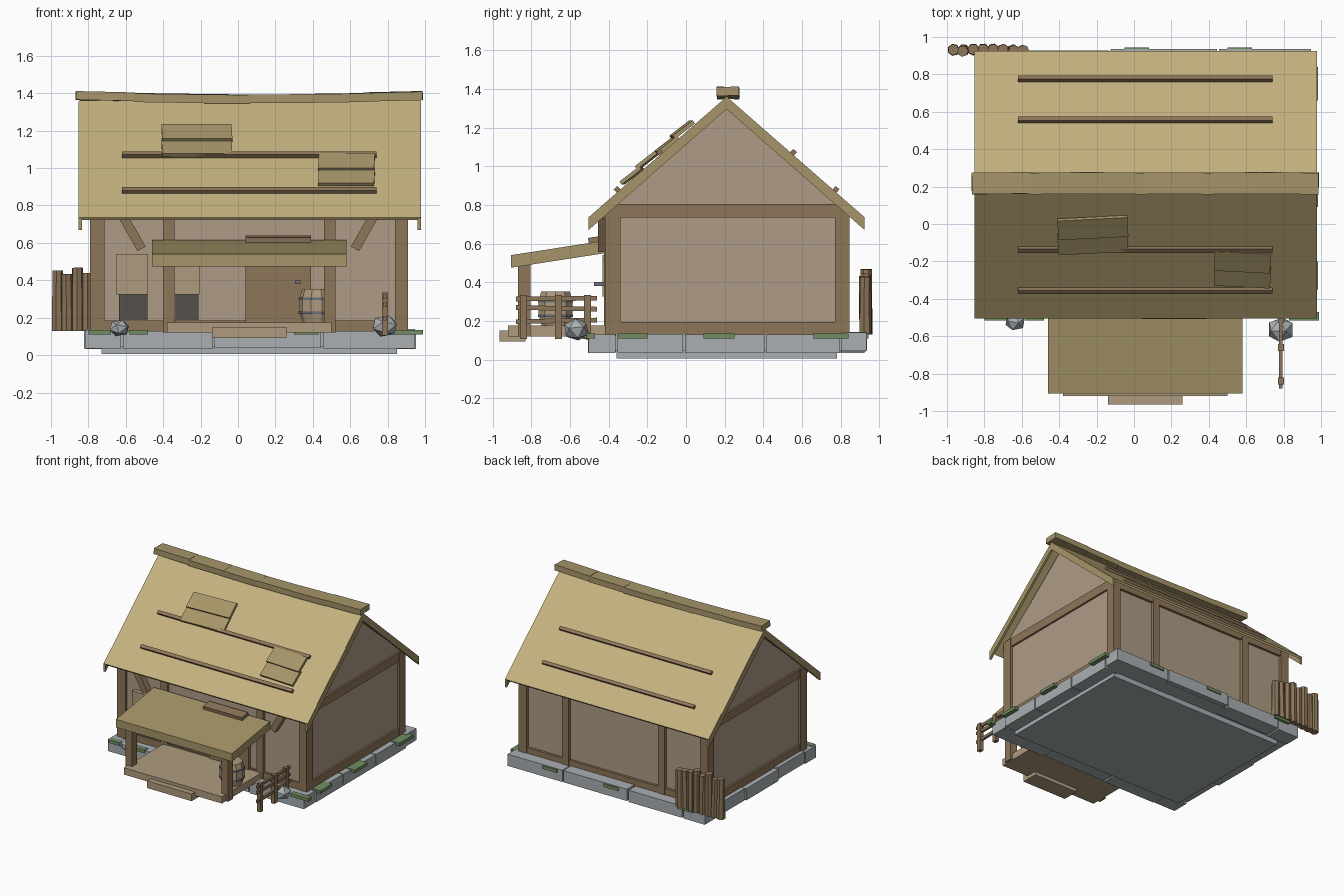
import bpy, bmesh, math, random
from mathutils import Matrix, Euler

if "Cube" in bpy.data.objects:
    bpy.data.objects.remove(bpy.data.objects["Cube"])

random.seed(4)
COL = {"thatch": (.55, .44, .21, 1), "thatch_dark": (.38, .30, .14, 1), "wood": (.27, .18, .10, 1),
       "plaster": (.42, .33, .24, 1), "plank": (.43, .33, .21, 1), "stone": (.40, .43, .45, 1),
       "dark": (.09, .08, .07, 1), "moss": (.17, .27, .12, 1), "metal": (.15, .17, .2, 1)}
MAT = {}
for k, c in COL.items():
    MAT[k] = bpy.data.materials.new(k)
    MAT[k].diffuse_color = c


def finish(bm, name, mat):
    bmesh.ops.recalc_face_normals(bm, faces=bm.faces)
    me = bpy.data.meshes.new(name)
    bm.to_mesh(me)
    bm.free()
    me.materials.append(MAT[mat])
    ob = bpy.data.objects.new(name, me)
    bpy.context.collection.objects.link(ob)
    return ob


def cbox(name, c, s, mat, rot=(0, 0, 0)):
    """Box from centre, size and rotation."""
    bm = bmesh.new()
    bmesh.ops.create_cube(bm, size=1, matrix=Matrix.Diagonal((*s, 1)))
    ob = finish(bm, name, mat)
    ob.location, ob.rotation_euler = c, rot
    return ob


def box(name, x0, x1, y0, y1, z0, z1, mat, rot=(0, 0, 0)):
    """Box from its limits."""
    return cbox(name, ((x0+x1)/2, (y0+y1)/2, (z0+z1)/2), (x1-x0, y1-y0, z1-z0), mat, rot)


def prism(name, pts, x0, x1, mat):
    """Profile in (y, z) extruded along x."""
    bm = bmesh.new()
    f = bm.faces.new([bm.verts.new((x0, y, z)) for y, z in pts])
    r = bmesh.ops.extrude_face_region(bm, geom=[f])
    bmesh.ops.translate(bm, vec=(x1-x0, 0, 0), verts=[v for v in r["geom"] if isinstance(v, bmesh.types.BMVert)])
    return finish(bm, name, mat)


def lathe(name, loc, prof, n, mat, rot=(0, 0, 0)):
    """Closed turned body from (radius, z) rings."""
    bm = bmesh.new()
    rings = [[bm.verts.new((r*math.cos(2*math.pi*i/n), r*math.sin(2*math.pi*i/n), z)) for i in range(n)]
             for r, z in prof]
    for a, b in zip(rings, rings[1:]):
        for i in range(n):
            bm.faces.new((a[i], a[(i+1) % n], b[(i+1) % n], b[i]))
    bm.faces.new(rings[0])
    bm.faces.new(rings[-1])
    ob = finish(bm, name, mat)
    ob.location, ob.rotation_euler = loc, rot
    return ob


# Foundation: base slab, core and ring of uneven stones
box("base_slab", -.73, .85, -.36, .78, .005, .05, "stone")
box("foundation_core", -.79, .92, -.46, .9, .045, .125, "stone")
cuts = [-.82, -.62, -.13, .45, .95]
for y0, y1, side in ((-.5, -.36, "front"), (.8, .93, "back")):
    for a, b in zip(cuts, cuts[1:]):
        d = random.uniform(-.008, .008)
        box(side+"_stone", a+.005, b-.005, y0+d, y1+d, .04+d, .135+d, "stone")
cuts = [-.36, -.01, .41, .8]
for x0, x1, side in ((-.82, -.7, "left"), (.83, .955, "right")):
    for a, b in zip(cuts, cuts[1:]):
        d = random.uniform(-.008, .008)
        box(side+"_stone", x0+d, x1+d, a+.005, b-.005, .04+d, .135+d, "stone")

# Moss strips on the stones
for a, b in ((-.8, -.68), (-.58, -.48), (.3, .43), (.83, .99)):
    box("front_moss", a, b, -.515, -.47, .11, .135, "moss")
for a, b in ((-.72, -.58), (-.05, .08), (.5, .63)):
    box("back_moss", a, b, .9, .945, .11, .135, "moss")
for a, b in ((-.35, -.2), (.09, .25), (.66, .84)):
    box("right_moss", .91, .985, a, b, .11, .135, "moss")

# House body with gables
prism("house_walls", [(-.4, .13), (.82, .13), (.82, .8), (.21, 1.31), (-.4, .8)], -.77, .89, "plaster")

# Timber frame
for y0, y1, side in ((-.42, -.34, "front"), (.77, .845, "back")):
    for x0, x1 in ((-.79, -.715), (.84, .91)):
        box(side+"_corner_post", x0, x1, y0, y1, .13, .8, "wood")
    for x0, x1 in ((-.4, -.34), (.46, .52)):
        box(side+"_middle_post", x0, x1, y0, y1, .13, .76, "wood")
    box(side+"_sill_beam", -.78, .9, y0+.005, y1-.005, .13, .185, "wood")
    box(side+"_top_beam", -.78, .9, y0+.005, y1-.005, .735, .795, "wood")
for x0, x1, side in ((-.785, -.72, "left"), (.84, .905, "right")):
    box(side+"_sill_beam", x0, x1, -.36, .8, .13, .195, "wood")
    box(side+"_tie_beam", x0, x1, -.36, .8, .735, .805, "wood")
cbox("left_brace", (-.565, -.43, .655), (.05, .05, .2), "wood", (0, -.52, 0))
cbox("right_brace", (.675, -.43, .655), (.05, .05, .2), "wood", (0, .52, 0))

# Main roof: thin thatch sheets with deeper gable boards
T = .62/.71
ANG = math.atan(T)
for s, side in ((-1, "front"), (1, "back")):
    sl = [(.21, 1.36), (.21+s*.715, .735), (.21+s*.705, .722), (.21, 1.338)]
    prism(side+"_roof", sl, -.85, .975, "thatch")
    board = [(.21, 1.357), (.21+s*.714, .734), (.21+s*.714, .67), (.21, 1.295)]
    for x0, x1 in ((-.853, -.835), (.96, .978)):
        prism(side+"_gable_board", board, x0, x1, "thatch_dark")
    # roof battens
    for off in (.345, .565):
        cbox(side+"_roof_batten", (.06, .21+s*off, 1.372-off*T), (1.36, .026, .028), "wood", (-s*ANG, 0, 0))

# Ridge caps, sagging towards the middle
for i in range(6):
    x = -.71+i*.308
    cbox("ridge_cap", (x, .218, 1.37+.0022*(i-2.5)**2), (.315, .115, .046), "thatch_dark",
         (random.uniform(-.04, .04), .012*(2.5-i)*.8, random.uniform(-.015, .015)))

# Roof patches of overlapping boards
for px, w, ys, tilt in ((-.22, .375, (-.1, -.02), .05), (.58, .3, (-.28, -.2), -.05)):
    for i, y in enumerate(ys):
        cbox("roof_patch", (px, y, 1.36-(.21-y)*T+.02+.01*i), (w, .13, .02), "thatch_dark", (ANG-.06, 0, tilt))

# Porch
box("porch_floor", -.38, .5, -.92, -.4, .12, .175, "plank")
box("porch_step", -.14, .26, -.965, -.83, .092, .15, "plank")
prism("porch_roof", [(-.905, .54), (-.905, .475), (-.42, .55), (-.42, .615)], -.46, .58, "thatch_dark")
for x0, x1 in ((-.4, -.34), (.46, .52)):
    box("porch_post", x0, x1, -.87, -.805, .12, .51, "wood")
box("porch_beam", -.4, .52, -.87, -.81, .475, .53, "wood")
cbox("porch_roof_plank", (.215, -.465, .62), (.35, .08, .03), "wood", (.15, 0, 0))

# Door and shuttered windows
box("door", .04, .39, -.425, -.39, .175, .56, "wood")
cbox("door_handle", (.32, -.45, .39), (.03, .05, .02), "metal")
for x0, x1, top in ((-.645, -.485, .54), (-.345, -.21, .52)):
    box("window_opening", x0+.01, x1, -.412, -.39, .18, .35, "dark")
    box("window_shutter", x0-.005, x1+.005, -.432, -.395, .325, top, "plank")

# Barrel with hoops
lathe("barrel", (.42, -.675, .175), [(.075, 0), (.093, .06), (.093, .12), (.078, .178)], 10, "plank")
for z in (.045, .12):
    lathe("barrel_hoop", (.42, -.675, .175+z), [(.096, 0), (.096, .014)], 10, "metal")

# Small rail fence at front right
for y in (-.84, -.66, -.51):
    box("fence_post", .77, .802, y-.018, y+.018, .105, .335, "wood")
for z, t in ((.2, .02), (.265, -.02), (.315, .01)):
    cbox("fence_rail", (.785, -.67, z), (.018, .42, .024), "wood", (t, 0, 0))

# Boulders
for x, y, z, r in ((.785, -.565, .155, .075), (-.635, -.52, .145, .057)):
    bm = bmesh.new()
    bmesh.ops.create_icosphere(bm, subdivisions=1, radius=r, matrix=Euler((.3, .2, r*9)).to_matrix().to_4x4())
    bmesh.ops.scale(bm, vec=(1, .95, .8), verts=bm.verts)
    finish(bm, "boulder", "stone").location = (x, y, z)

# Upright log stack at back left corner
for i in range(8):
    h = .33+random.uniform(-.035, .01)
    lathe("upright_log", (-.965+i*.053, .93+random.uniform(-.004, .004), .13),
          [(.033, 0), (.03, h)], 7, "wood", (0, random.uniform(-.03, .03), i))

for m in bpy.data.materials:
    if m.users and not m.is_grease_pencil:
        m.use_nodes = True
        m.node_tree.nodes["Principled BSDF"].inputs["Base Color"].default_value = m.diffuse_color
